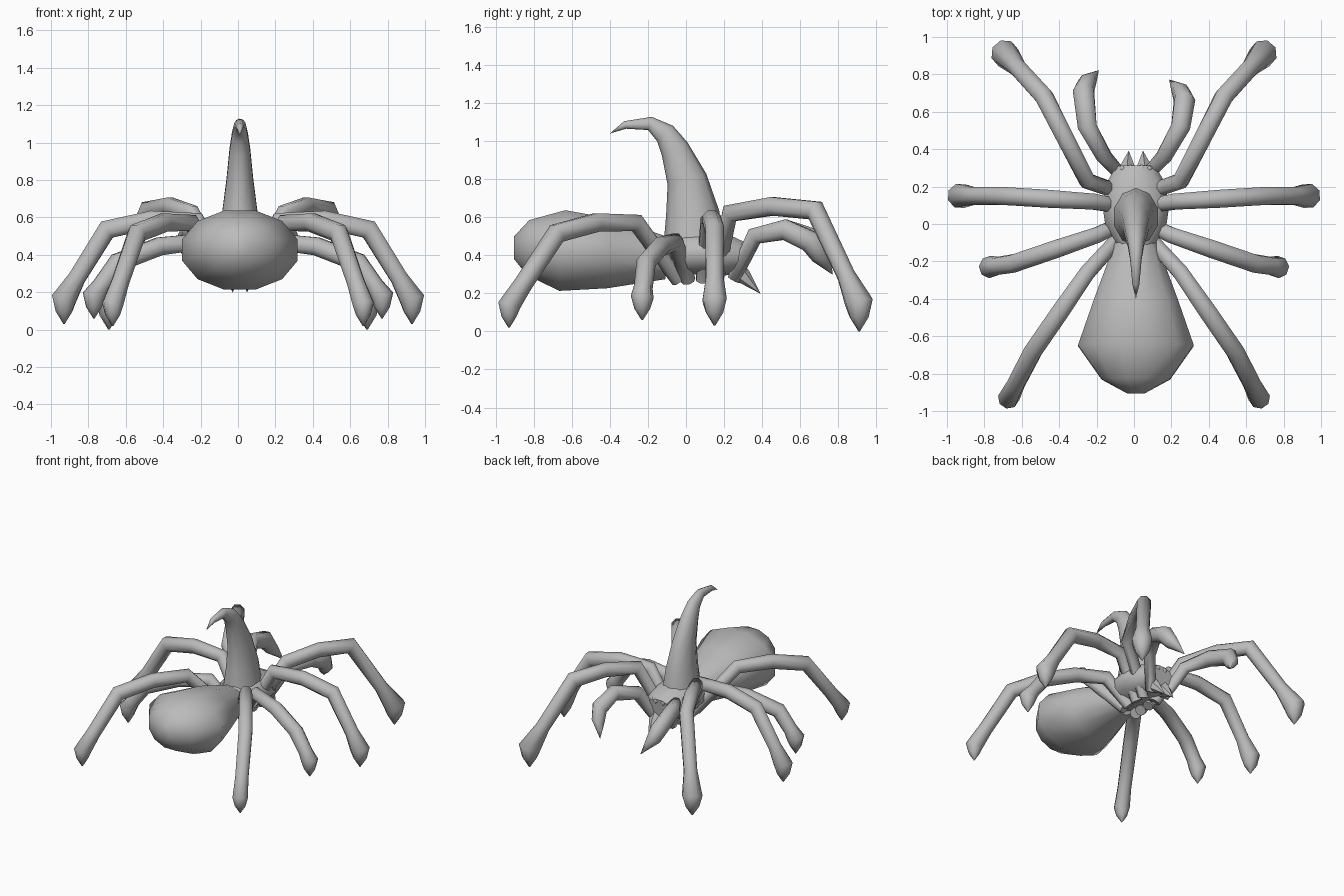
import bpy
import bmesh
import math
from mathutils import Vector

if "Cube" in bpy.data.objects:
    bpy.data.objects.remove(bpy.data.objects["Cube"], do_unlink=True)

grey = bpy.data.materials.new("plain grey")
grey.use_nodes = True
colour = (0.5, 0.5, 0.5, 1)
grey.diffuse_color = colour
grey.node_tree.nodes["Principled BSDF"].inputs["Base Color"].default_value = colour

SIDEWAYS = Vector((1, 0, 0))
UP = Vector((0, 0, 1))
CENTRE = 0.01


def finish(obj, angle):
    obj.data.materials.append(grey)
    bpy.ops.object.select_all(action='DESELECT')
    obj.select_set(True)
    bpy.context.view_layer.objects.active = obj
    bpy.ops.object.shade_smooth_by_angle(angle=math.radians(angle))


def sweep(name, centres, widths, heights, side, sides, angle=50):
    """Loft mitred ellipses along a path; widths lie along the side axis."""
    bm = bmesh.new()
    loops = []
    last = len(centres) - 1
    for i, (centre, width, height) in enumerate(zip(centres, widths, heights)):
        before = (centre - centres[max(i - 1, 0)]).normalized()
        after = (centres[min(i + 1, last)] - centre).normalized()
        along = (before + after).normalized()
        mitre = 1 / max(along.dot(before), along.dot(after), 0.75)
        across = side * width
        upward = along.cross(side).normalized() * height * mitre
        loop = []
        for k in range(sides):
            turn = math.tau * (k + 0.5) / sides
            loop.append(bm.verts.new(centre + across * math.cos(turn) + upward * math.sin(turn)))
        loops.append(loop)
    for lower, upper in zip(loops, loops[1:]):
        for k in range(sides):
            n = (k + 1) % sides
            bm.faces.new((lower[k], lower[n], upper[n], upper[k]))
    bm.faces.new(loops[0][::-1])
    bm.faces.new(loops[-1])
    bmesh.ops.remove_doubles(bm, verts=bm.verts, dist=0.0005)
    bmesh.ops.recalc_face_normals(bm, faces=bm.faces)
    mesh = bpy.data.meshes.new(name)
    bm.to_mesh(mesh)
    bm.free()
    obj = bpy.data.objects.new(name, mesh)
    bpy.context.collection.objects.link(obj)
    finish(obj, angle)


def trunk(name, rings, sides):
    """A central part from rings of (y, z, half width, half height)."""
    ys, zs, widths, heights = zip(*rings)
    centres = [Vector((CENTRE, y, z)) for y, z in zip(ys, zs)]
    sweep(name, centres, widths, heights, SIDEWAYS, sides)


def limb(name, points, radii, mirror):
    """A round tube bending in a roughly vertical plane."""
    centres = [Vector((p.x * mirror, p.y, p.z)) for p in points]
    side = (centres[-1] - centres[0]).cross(UP).normalized()
    sweep(name, centres, radii, radii, side, 8, 75)


def leg(name, hip_y, bend, knee, tip, foot, mirror):
    """Steep hip, arched thigh, shin and a bulging foot with a pointed tip."""
    hip = Vector((0.05, hip_y, 0.27))
    bend, knee, tip = Vector(bend), Vector(knee), Vector(tip)
    thigh = bend.lerp(knee, 0.5) + UP * 0.03
    bulge = tip + UP * foot * 2
    ankle = knee.lerp(bulge, 0.7)
    toe = tip + UP * foot
    thick = 0.052
    limb(name, [hip, bend, thigh, knee, ankle, bulge, toe, tip],
         [0.04, 0.046, thick, thick, 0.05, foot, foot * 0.7, 0.004], mirror)


# Abdomen, widest near the rear
trunk("abdomen", [
    (-0.905, 0.44, 0.05, 0.06), (-0.83, 0.44, 0.19, 0.15), (-0.65, 0.425, 0.32, 0.22),
    (-0.4, 0.41, 0.23, 0.19), (-0.1, 0.385, 0.115, 0.115)], 12)

# Head and chest, shallow above the hips
trunk("chest", [
    (-0.13, 0.4, 0.09, 0.1), (0, 0.41, 0.17, 0.115), (0.1, 0.41, 0.185, 0.115),
    (0.22, 0.4, 0.16, 0.11), (0.305, 0.39, 0.11, 0.08)], 12)

# Tall horn curling to the rear
trunk("horn", [
    (0.04, 0.44, 0.13, 0.16), (0.035, 0.62, 0.1, 0.14), (0.005, 0.8, 0.075, 0.105),
    (-0.06, 0.96, 0.058, 0.075), (-0.11, 1.04, 0.045, 0.057), (-0.19, 1.093, 0.032, 0.034),
    (-0.32, 1.085, 0.02, 0.02), (-0.4, 1.04, 0, 0)], 10)

for mirror, hand in ((1, "left"), (-1, "right")):
    # Four walking legs
    leg(f"{hand}_front_leg", 0.16, (0.25, 0.23, 0.62), (0.48, 0.68, 0.635),
        (0.69, 0.91, 0), 0.075, mirror)
    leg(f"{hand}_second_leg", 0.09, (0.22, 0.12, 0.58), (0.7, 0.15, 0.535),
        (0.93, 0.15, 0.03), 0.068, mirror)
    leg(f"{hand}_third_leg", 0.01, (0.2, -0.06, 0.47), (0.64, -0.21, 0.36),
        (0.77, -0.23, 0.06), 0.06, mirror)
    leg(f"{hand}_rear_leg", -0.04, (0.25, -0.26, 0.57), (0.54, -0.68, 0.515),
        (0.67, -0.93, 0.02), 0.058, mirror)

    # Feeler arms beside the mouth, the right one reaching further
    reach = 0.0 if mirror > 0 else 0.05
    feeler = [(0.06, 0.25, 0.27), (0.16, 0.36, 0.5), (0.25, 0.52, 0.535),
              (0.27, 0.66 + reach, 0.47), (0.25, 0.71 + reach, 0.39), (0.19, 0.77 + reach, 0.3)]
    limb(f"{hand}_feeler", [Vector(p) for p in feeler],
         [0.035, 0.045, 0.055, 0.06, 0.05, 0.002], mirror)

    # Fangs
    root = Vector((CENTRE + mirror * 0.045, 0.24, 0.37))
    middle = root + Vector((0, 0.06, -0.08))
    point = root + Vector((-mirror * 0.007, 0.15, -0.17))
    size = [0.045, 0.042, 0.001]
    sweep(f"{hand}_fang", [root, middle, point], size, size, SIDEWAYS, 6)

    # Eye cluster
    for label, x, z, radius in (("large", 0.03, 0.45, 0.024), ("outer", 0.07, 0.445, 0.017),
                                ("lower", 0.06, 0.415, 0.015)):
        bpy.ops.mesh.primitive_uv_sphere_add(
            segments=8, ring_count=6, radius=radius, location=(CENTRE + mirror * x, 0.295, z))
        eye = bpy.context.object
        eye.name = f"{hand}_{label}_eye"
        finish(eye, 60)
